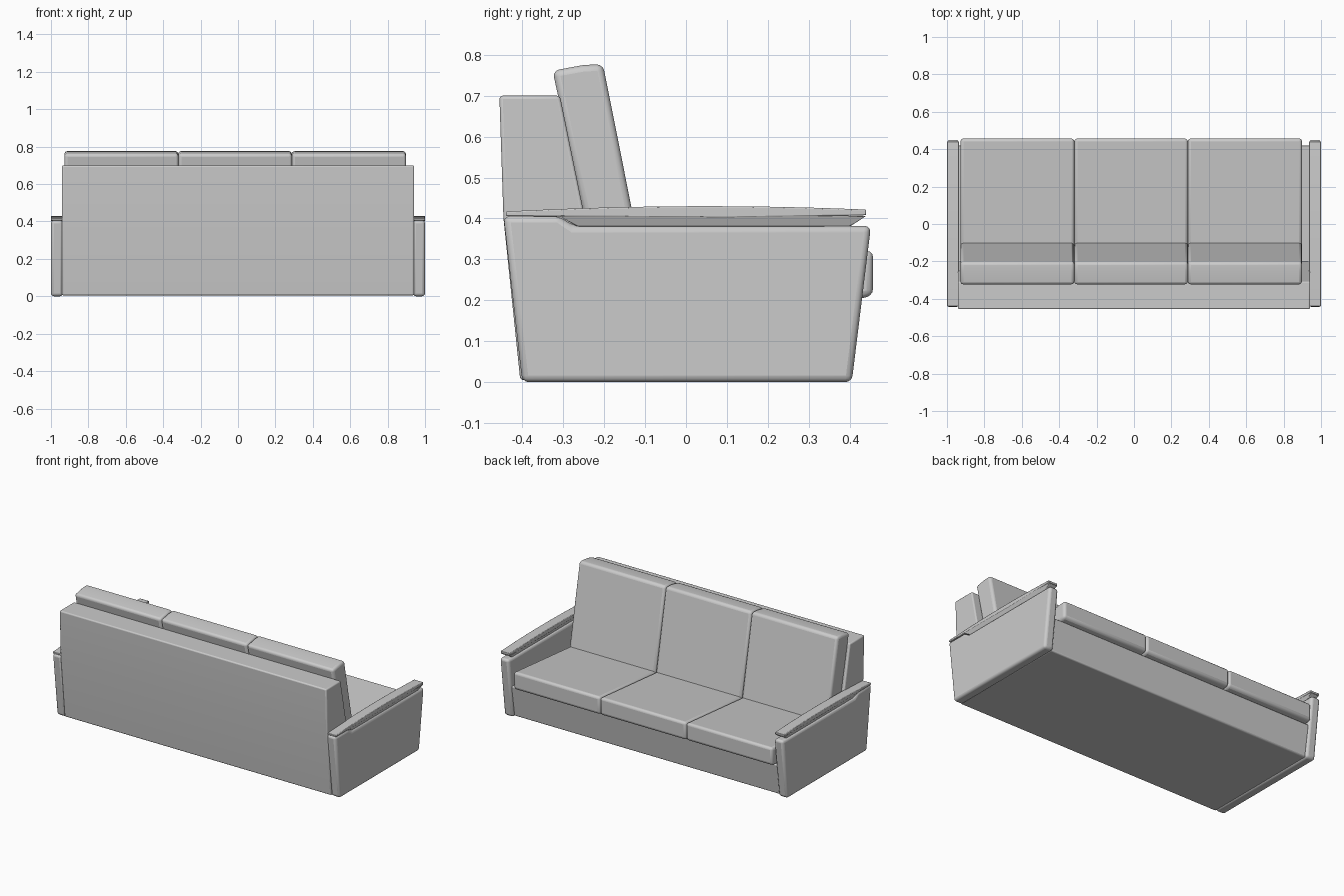
import bpy, bmesh, math

if "Cube" in bpy.data.objects:
    bpy.data.objects.remove(bpy.data.objects["Cube"])


def prism(name, pts, x0, x1, bevel, segs=3):
    """Extrude a (y, z[, side inset]) outline along x and round its edges."""
    bm = bmesh.new()
    pts = [(p + (0,))[:3] for p in pts]
    a = [bm.verts.new((x0 + i, y, z)) for y, z, i in pts]
    b = [bm.verts.new((x1 - i, y, z)) for y, z, i in pts]
    bm.faces.new(a)
    bm.faces.new(b[::-1])
    n = len(pts)
    for k in range(n):
        m = (k + 1) % n
        bm.faces.new((a[m], a[k], b[k], b[m]))
    bmesh.ops.recalc_face_normals(bm, faces=bm.faces[:])
    me = bpy.data.meshes.new(name)
    bm.to_mesh(me)
    bm.free()
    ob = bpy.data.objects.new(name, me)
    bpy.context.collection.objects.link(ob)
    mod = ob.modifiers.new("rounding", 'BEVEL')
    mod.width = bevel
    mod.segments = segs
    mod.limit_method = 'ANGLE'
    mod.angle_limit = math.radians(30)
    bpy.ops.object.select_all(action='DESELECT')
    bpy.context.view_layer.objects.active = ob
    ob.select_set(True)
    bpy.ops.object.shade_smooth_by_angle(angle=math.radians(35))
    return ob


# base and backrest in one body
prism("frame_body",
      [(-0.405, 0.005), (0.39, 0.005), (0.42, 0.205), (-0.2, 0.17),
       (-0.308, 0.7), (-0.456, 0.7), (-0.446, 0.4)],
      -0.942, 0.942, 0.008)

# three seat cushions and three back cushions
edges = [-0.928, -0.319, 0.288, 0.898]
seat = [(-0.2, 0.15), (0.43, 0.205), (0.457, 0.212), (0.457, 0.322),
        (-0.2, 0.262)]
back = [(-0.215, 0.25), (-0.098, 0.25), (-0.203, 0.777), (-0.25, 0.775),
        (-0.326, 0.761)]
for i in range(3):
    x0, x1 = edges[i], edges[i + 1]
    prism(f"seat_cushion_{i + 1}", seat, x0, x1, 0.016)
    prism(f"back_cushion_{i + 1}", back, x0, x1, 0.016)

# arm panels with rests
panel = [(-0.4, 0.0), (0.405, 0.0), (0.452, 0.382), (-0.275, 0.382),
         (-0.31, 0.406), (-0.446, 0.406)]

# arm rest: gently domed top, belly underneath that narrows
top, belly = [], []
for k in range(13):
    y = 0.44 - 0.88 * k / 12
    dome = 1 - ((y - 0.05) / 0.49) ** 2
    top.append((y, 0.417 + 0.013 * max(dome, 0)))
plank = [(-0.44, 0.406), (-0.2, 0.404), (0.1, 0.402), (0.44, 0.408)] + top
belly = [(-0.31, 0.406), (-0.265, 0.38, 0.012), (0.4, 0.38, 0.012),
         (0.44, 0.406), (0.05, 0.412)]

for side, s in (("left", -1), ("right", 1)):
    x0, x1 = sorted((s * 0.936, s * 1.0))
    prism(f"{side}_arm_panel", panel, x0, x1, 0.016)
    prism(f"{side}_arm_rest", plank, x0, x1, 0.003, 2)
    prism(f"{side}_arm_rest_underside", belly, x0, x1, 0.002, 1)
